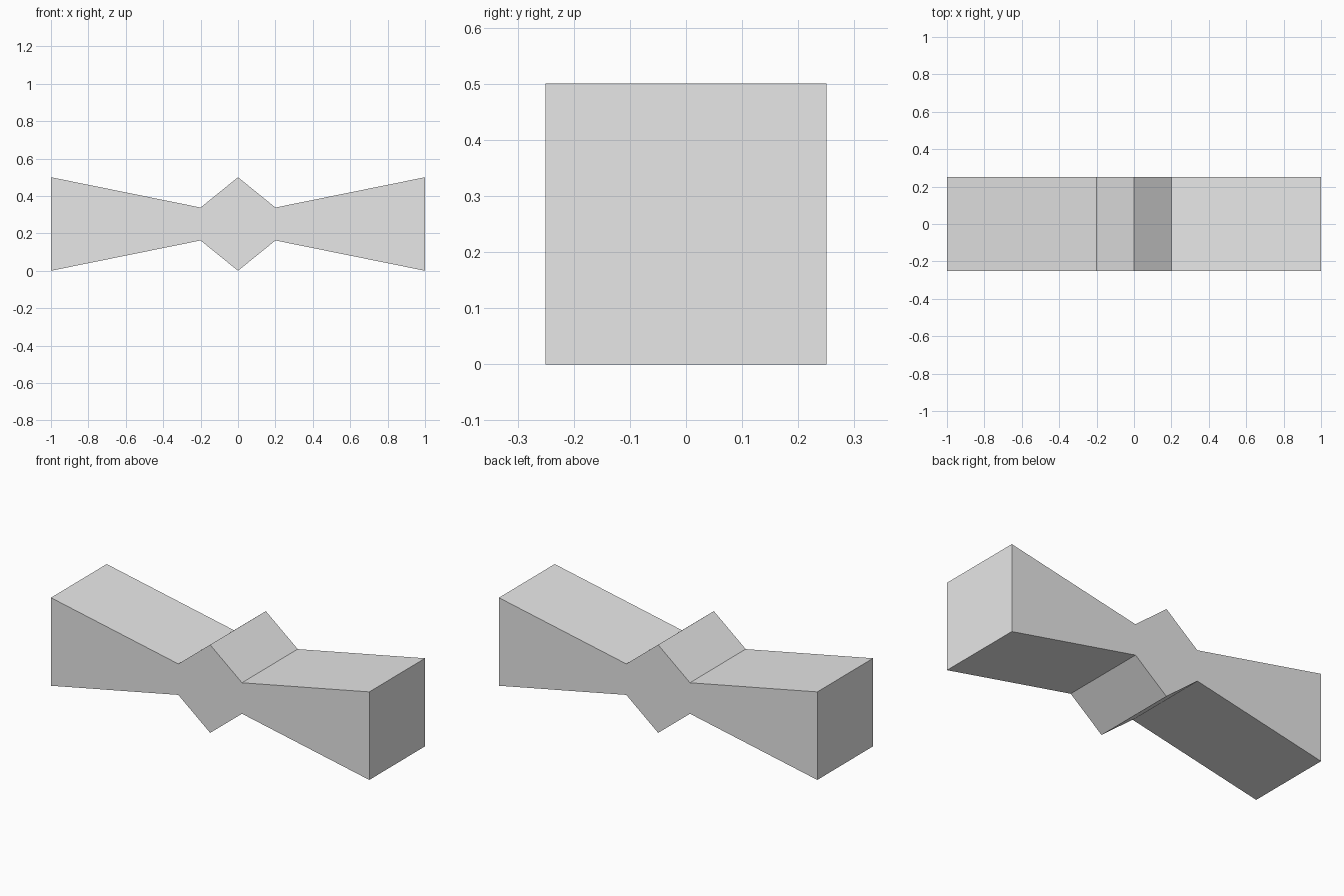
import bpy, bmesh

if "Cube" in bpy.data.objects:
    bpy.data.objects.remove(bpy.data.objects["Cube"])

# Plain grey material
grey = bpy.data.materials.new("light grey")
grey.diffuse_color = (0.8, 0.8, 0.8, 1)
grey.use_nodes = True
grey.node_tree.nodes["Principled BSDF"].inputs["Base Color"].default_value = grey.diffuse_color

# Bow-tie outline: half-heights at each station, mirrored about mid height
MID, DEPTH = 0.25, 0.5
stations = [(-1, 0.25), (-0.2, 0.088), (0, 0.25), (0.2, 0.088), (1, 0.25)]
outline = [(x, MID - h) for x, h in stations]
outline += [(x, MID + h) for x, h in reversed(stations)]

# Extrude the outline from front to back
bm = bmesh.new()
face = bm.faces.new([bm.verts.new((x, -DEPTH / 2, z)) for x, z in outline])
ext = bmesh.ops.extrude_face_region(bm, geom=[face], use_keep_orig=True)
back = [g for g in ext["geom"] if isinstance(g, bmesh.types.BMVert)]
bmesh.ops.translate(bm, verts=back, vec=(0, DEPTH, 0))
bmesh.ops.recalc_face_normals(bm, faces=bm.faces)

mesh = bpy.data.meshes.new("bow_block")
bm.to_mesh(mesh)
bm.free()
mesh.materials.append(grey)
bpy.context.collection.objects.link(bpy.data.objects.new("bow_block", mesh))
